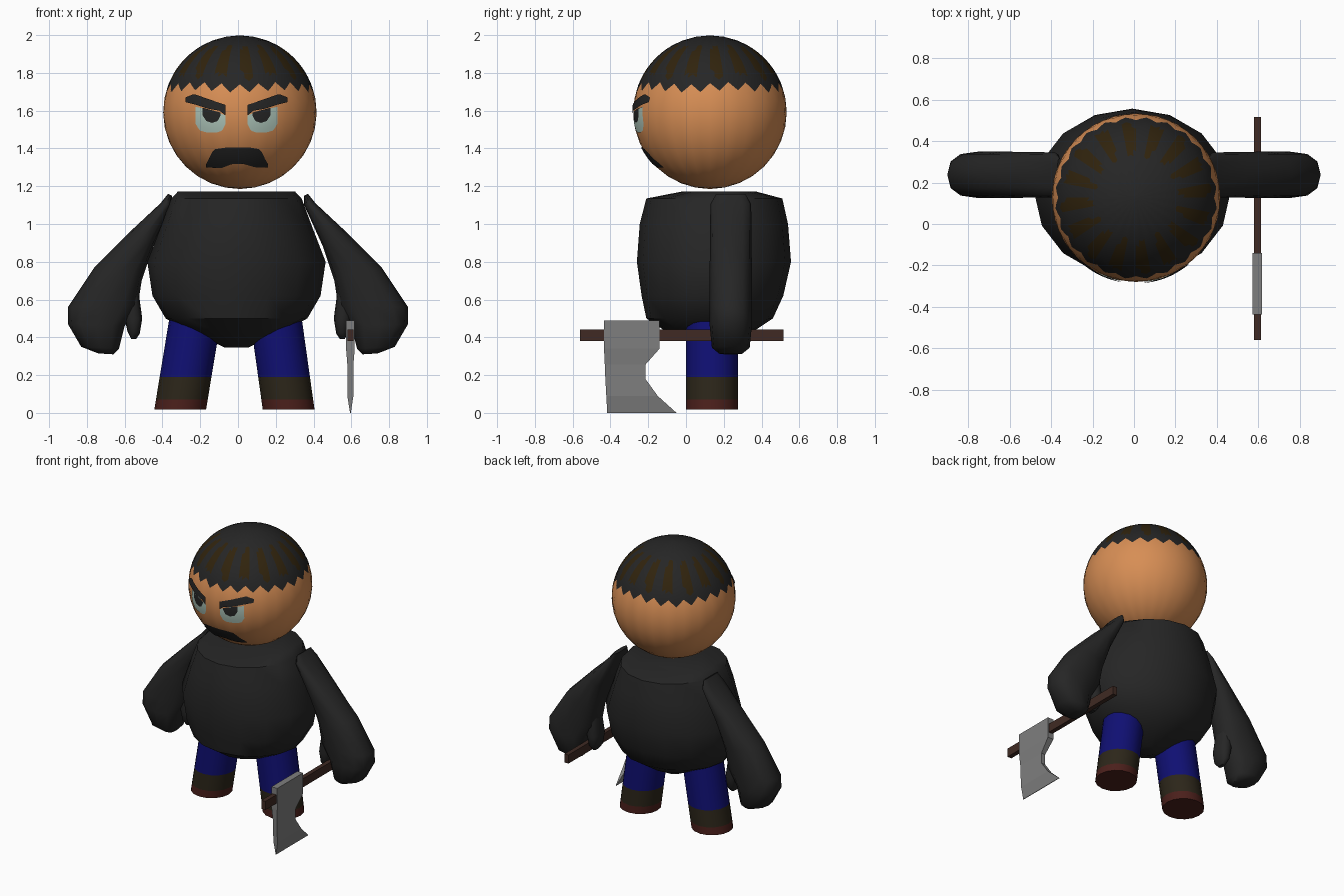
import bpy, bmesh, math

if "Cube" in bpy.data.objects:
    bpy.data.objects.remove(bpy.data.objects["Cube"])


def mat(name, r, g, b):
    m = bpy.data.materials.new(name)
    m.diffuse_color = (r, g, b, 1)
    m.use_nodes = True
    m.node_tree.nodes["Principled BSDF"].inputs["Base Color"].default_value = m.diffuse_color
    return m


BLACK = mat("charcoal", 0.019, 0.019, 0.019)
SKIN = mat("skin", 0.68, 0.27, 0.09)
STREAK = mat("hair brown", 0.03, 0.017, 0.004)
EYE = mat("pale eye", 0.42, 0.56, 0.49)
BLUE = mat("trouser blue", 0.005, 0.005, 0.17)
BOOT = mat("boot brown", 0.025, 0.019, 0.01)
SOLE = mat("sole red", 0.07, 0.014, 0.011)
WOOD = mat("handle wood", 0.05, 0.023, 0.017)
STEEL = mat("steel", 0.21, 0.21, 0.21)


def loft(name, rings, mats, rule=None, caps=True, closed=True, smooth=40):
    """Skin equal-length rings; rule(row, column) gives the material index."""
    bm = bmesh.new()
    rows = [[bm.verts.new(p) for p in r] for r in rings]
    n = len(rows[0])
    for i in range(len(rows) - 1):
        for j in range(n if closed else n - 1):
            k = (j + 1) % n
            f = bm.faces.new((rows[i][j], rows[i][k], rows[i + 1][k], rows[i + 1][j]))
            f.material_index = rule(i, j) if rule else 0
    if caps:
        bm.faces.new(rows[0]).material_index = rule(0, 0) if rule else 0
        bm.faces.new(rows[-1]).material_index = rule(len(rows) - 2, 0) if rule else 0
    if closed:
        bmesh.ops.recalc_face_normals(bm, faces=bm.faces)
    me = bpy.data.meshes.new(name)
    bm.to_mesh(me)
    bm.free()
    for m in mats:
        me.materials.append(m)
    ob = bpy.data.objects.new(name, me)
    bpy.context.collection.objects.link(ob)
    if smooth:
        bpy.ops.object.select_all(action='DESELECT')
        ob.select_set(True)
        bpy.context.view_layer.objects.active = ob
        bpy.ops.object.shade_smooth_by_angle(angle=math.radians(smooth))
    return ob


def ellipse(cx, cy, z, rx, ry, n):
    return [(cx + rx * math.cos(2 * math.pi * j / n), cy + ry * math.sin(2 * math.pi * j / n), z)
            for j in range(n)]


# Head: a sphere whose hairline row is scalloped, with brown streaks in the hair
HX, HY, HZ, R = 0.01, 0.127, 1.592, 0.406
SEG = 96
HAIR = [0.02, 0.15, 0.3, 0.42, 0.5, 0.58, 0.66, 0.74, 0.82, 0.88, 1.0]
LOW = [0.1 * k for k in range(1, 10)] + [0.99]


def head_row(fr, below):
    ring = []
    for j in range(SEG):
        a = 2 * math.pi * j / SEG
        line = math.acos((0.132 + 0.022 * math.cos(24 * a) + 0.006 * math.sin(5 * a)) / R)
        t = line + (math.pi - line) * fr if below else line * fr
        ring.append((HX + R * math.sin(t) * math.cos(a), HY + R * math.sin(t) * math.sin(a),
                     HZ + R * math.cos(t)))
    return ring


def head_colour(i, j):
    if i >= len(HAIR) - 1:
        return 1
    k = j % 6
    wide = 3 <= i <= 8 and k in (1, 2)
    if 4 <= i <= 7 and k in (0, 1, 2):
        wide = True
    return 2 if wide else 0


loft("head", [head_row(f, False) for f in HAIR] + [head_row(f, True) for f in LOW],
     [BLACK, SKIN, STREAK], head_colour)


# Face details: thin patches wrapped on the front of the head
def along(line, x):
    for (x0, z0), (x1, z1) in zip(line, line[1:]):
        if x <= x1 + 1e-9:
            return z0 + (z1 - z0) * (x - x0) / (x1 - x0)
    return line[-1][1]


def patch(name, upper, lower, material, lift, side=1, cx=0.0):
    x0, x1 = upper[0][0], upper[-1][0]
    cols, rows = 20, 6
    rings = []
    for r in range(rows + 1):
        ring = []
        for c in range(cols + 1):
            x = x0 + (x1 - x0) * c / cols
            lo, hi = along(lower, x), along(upper, x)
            z = lo + (hi - lo) * r / rows
            X = cx + side * x
            ring.append((X, HY - math.sqrt((R + lift) ** 2 - (X - HX) ** 2 - (z - HZ) ** 2), z))
        rings.append(ring if side > 0 else ring[::-1])
    loft(name, rings, [material], caps=False, closed=False)


for side, s in (("left", 1), ("right", -1)):
    patch(side + "_eye", [(-0.216, 1.62), (-0.12, 1.60), (-0.058, 1.575)],
          [(-0.216, 1.53), (-0.195, 1.495), (-0.16, 1.485), (-0.1, 1.485), (-0.075, 1.495), (-0.058, 1.53)],
          EYE, 0.002, s, -0.008)
    patch(side + "_pupil", [(-0.179, 1.615), (-0.084, 1.59)],
          [(-0.179, 1.575), (-0.16, 1.545), (-0.13, 1.535), (-0.1, 1.545), (-0.084, 1.575)],
          BLACK, 0.005, s, -0.008)
    patch(side + "_eyebrow", [(-0.27, 1.67), (-0.225, 1.688), (-0.058, 1.63)],
          [(-0.27, 1.645), (-0.21, 1.63), (-0.15, 1.61), (-0.09, 1.60), (-0.058, 1.575)],
          BLACK, 0.007, s, -0.008)
patch("moustache",
      [(-0.17, 1.315), (-0.15, 1.355), (-0.13, 1.395), (-0.06, 1.405), (0.06, 1.405), (0.12, 1.395),
       (0.14, 1.35), (0.16, 1.315)],
      [(-0.17, 1.30), (-0.09, 1.295), (-0.03, 1.318), (0.03, 1.318), (0.09, 1.30), (0.16, 1.30)],
      BLACK, 0.004)

# Torso: z, half width, front y, back y
TORSO = [(1.172, 0.31, -0.02, 0.37), (1.135, 0.345, -0.21, 0.51), (1.0, 0.395, -0.245, 0.54),
         (0.8, 0.472, -0.26, 0.556), (0.62, 0.445, -0.235, 0.515), (0.5, 0.375, -0.21, 0.46),
         (0.42, 0.22, -0.09, 0.34), (0.345, 0.06, 0.08, 0.2)]
loft("torso", [ellipse(-0.008, (f + b) / 2, z, w, (b - f) / 2, 16) for z, w, f, b in TORSO], [BLACK])


# Arms: outer and inner edge points in the front view, half thickness
def limb(name, sections, side):
    rings = []
    for xo, zo, xi, zi, h in sections:
        ring = []
        for j in range(12):
            a = 2 * math.pi * j / 12
            c, s = (math.copysign(abs(v) ** 0.8, v) for v in (math.cos(a), math.sin(a)))
            ring.append((side * ((xo + xi) / 2 + c * (xo - xi) / 2), 0.237 + h * s,
                         (zo + zi) / 2 + c * (zo - zi) / 2))
        rings.append(ring)
    loft(name, rings, [BLACK], smooth=50)


ARM = [(0.37, 1.16, 0.35, 1.15, 0.08), (0.41, 1.11, 0.35, 1.10, 0.108), (0.56, 0.97, 0.45, 0.88, 0.11),
       (0.76, 0.77, 0.51, 0.70, 0.112), (0.90, 0.56, 0.53, 0.57, 0.112), (0.90, 0.47, 0.60, 0.46, 0.112),
       (0.83, 0.35, 0.63, 0.34, 0.1), (0.74, 0.315, 0.66, 0.31, 0.06)]
THUMB = [(0.62, 0.66, 0.53, 0.67, 0.06), (0.60, 0.5, 0.507, 0.5, 0.07),
         (0.585, 0.43, 0.52, 0.42, 0.06), (0.565, 0.39, 0.54, 0.39, 0.03)]
for side, s in (("left", -1), ("right", 1)):
    limb(side + "_arm", ARM, s)
    limb(side + "_thumb", THUMB, s)

# Legs: leaning cylinders coloured in bands by height
LEVELS = [0.018, 0.072, 0.19, 0.55]
for name, x0, lean in (("left_leg", -0.306, 0.165), ("right_leg", 0.268, -0.14)):
    loft(name, [ellipse(x0 + lean * (z - 0.018), 0.137, z, 0.137, 0.138, 16) for z in LEVELS],
         [SOLE, BOOT, BLUE], lambda i, j: i)

# Axe handle and blade
AX = 0.595
loft("axe_handle", [[(AX - 0.016, y, 0.38), (AX + 0.016, y, 0.38), (AX + 0.016, y, 0.442),
                     (AX - 0.016, y, 0.442)] for y in (-0.56, 0.515)], [WOOD], smooth=0)
BLADE = [(0.49, -0.435, -0.14, 0.023), (0.34, -0.434, -0.14, 0.023), (0.255, -0.43, -0.215, 0.016),
         (0.18, -0.427, -0.215, 0.016), (0.09, -0.422, -0.15, 0.016), (0.0, -0.417, -0.05, 0.002)]
loft("axe_blade", [[(AX - w, a, z), (AX + w, a, z), (AX + w, b, z), (AX - w, b, z)]
                   for z, a, b, w in BLADE], [STEEL], smooth=0)
